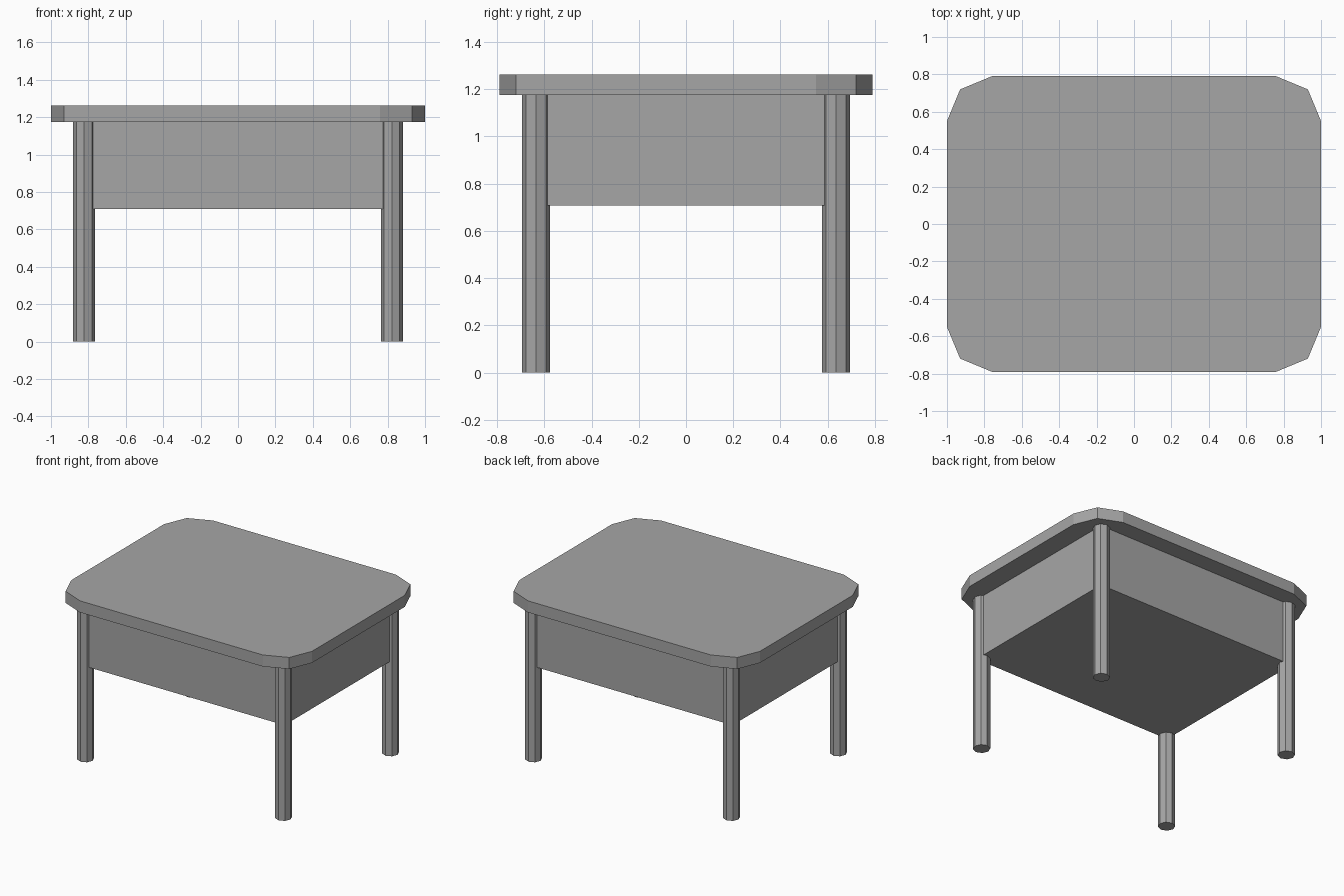
import bpy
import bmesh
import math
from mathutils import Matrix

cube = bpy.data.objects.get("Cube")
if cube:
    bpy.data.objects.remove(cube, do_unlink=True)

# Single flat grey for the whole table
GREY = (0.38, 0.38, 0.38, 1)
grey = bpy.data.materials.new("mid_grey")
grey.use_nodes = True
grey.diffuse_color = GREY
grey.node_tree.nodes["Principled BSDF"].inputs["Base Color"].default_value = GREY

TOP_Z, UNDER_Z, APRON_Z = 1.262, 1.175, 0.708
LEG_X, LEG_Y, LEG_R = 0.823, 0.635, 0.059
APRON_OUT = 0.025


def add_object(name, bm):
    mesh = bpy.data.meshes.new(name)
    bm.to_mesh(mesh)
    bm.free()
    mesh.materials.append(grey)
    obj = bpy.data.objects.new(name, mesh)
    bpy.context.collection.objects.link(obj)
    return obj


def box(half_x, half_y, z0, z1):
    bm = bmesh.new()
    place = Matrix.Translation((0, 0, (z0 + z1) / 2))
    size = Matrix.Diagonal((2 * half_x, 2 * half_y, z1 - z0, 1))
    bmesh.ops.create_cube(bm, size=1, matrix=place @ size)
    return bm


# Table top with two-facet rounded corners
bm = box(1, 0.79, UNDER_Z, TOP_Z)
corners = [e for e in bm.edges if abs(e.verts[0].co.z - e.verts[1].co.z) > 0.01]
bmesh.ops.bevel(bm, geom=corners, offset=0.24, segments=2, profile=0.5,
                affect='EDGES')
add_object("table_top", bm)

# Closed box under the top, its corners buried in the legs
add_object("apron_box", box(LEG_X + APRON_OUT, LEG_Y + APRON_OUT, APRON_Z, UNDER_Z))

# Eight-sided legs
for side, sx in (("left", 1), ("right", -1)):
    for end, sy in (("front", -1), ("back", 1)):
        bm = bmesh.new()
        bmesh.ops.create_cone(
            bm, cap_ends=True, segments=8, radius1=LEG_R, radius2=LEG_R,
            depth=UNDER_Z,
            matrix=Matrix.Translation((sx * LEG_X, sy * LEG_Y, UNDER_Z / 2)))
        add_object(f"{end}_{side}_leg", bm)
